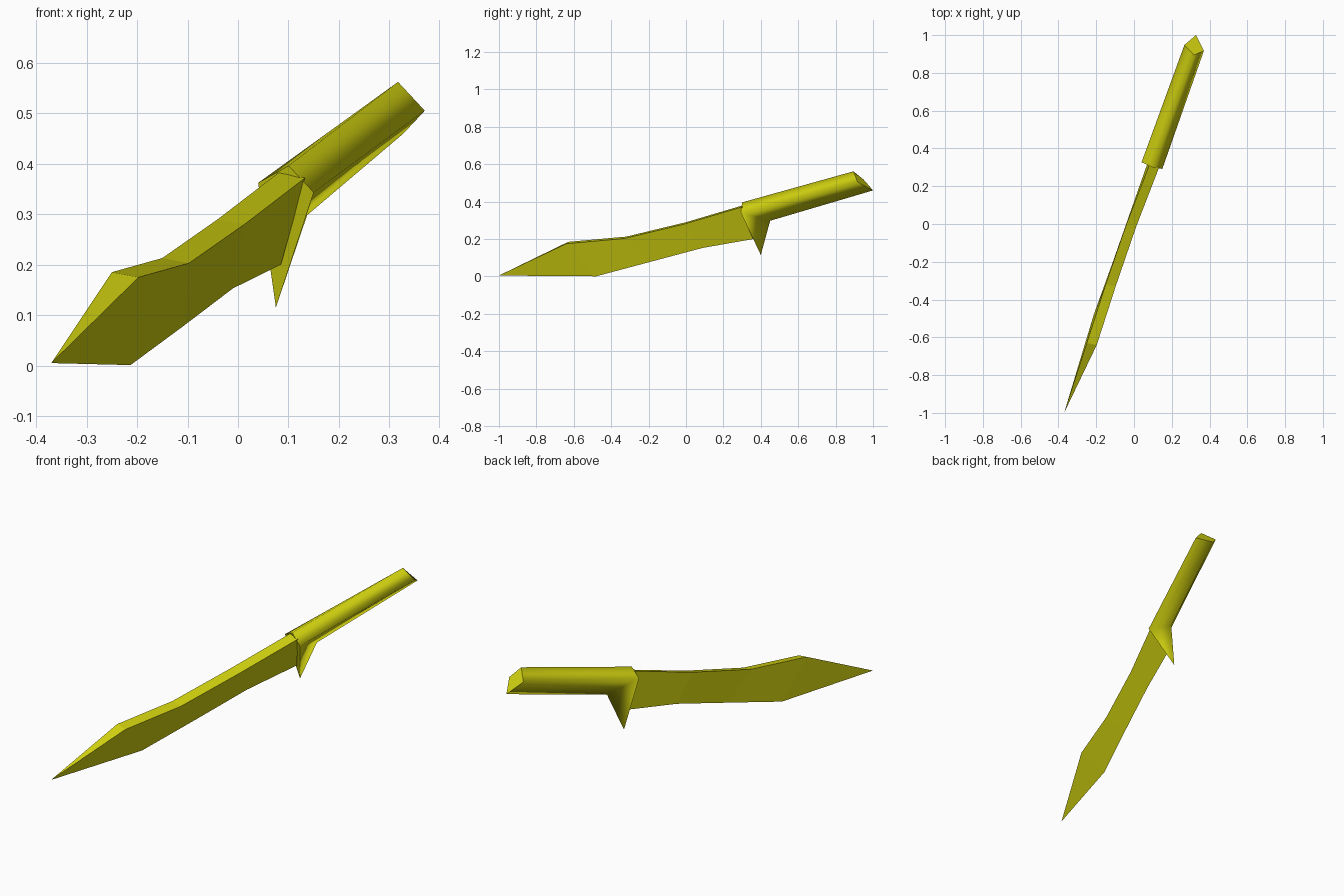
import bpy, bmesh
from mathutils import Vector

if "Cube" in bpy.data.objects:
    bpy.data.objects.remove(bpy.data.objects["Cube"])

yellow = bpy.data.materials.new("yellow")
yellow.diffuse_color = (0.62, 0.62, 0.005, 1)
yellow.use_nodes = True
yellow.node_tree.nodes["Principled BSDF"].inputs["Base Color"].default_value = yellow.diffuse_color


def build(name, rows, caps, extra=(), smooth=False):
    """Skin between matching cross-section rings, then add extra faces and caps."""
    bm = bmesh.new()
    rings = [[bm.verts.new(p) for p in row] for row in rows]
    for a, b in zip(rings, rings[1:]):
        n = len(a)
        for i in range(n):
            j = (i + 1) % n
            bm.faces.new((a[i], a[j], b[j], b[i])).smooth = smooth
    for point, ring, links in extra:
        v = bm.verts.new(point)
        for i, j in links:
            bm.faces.new((rings[ring][i], rings[ring][j], v)).smooth = smooth
    for ring in caps:
        bm.faces.new(rings[ring])
    bmesh.ops.recalc_face_normals(bm, faces=bm.faces)
    # crisp rim wherever a flat cap meets the smooth sides
    for e in bm.edges:
        e.smooth = all(f.smooth for f in e.link_faces)
    mesh = bpy.data.meshes.new(name)
    bm.to_mesh(mesh)
    bm.free()
    mesh.materials.append(yellow)
    ob = bpy.data.objects.new(name, mesh)
    bpy.context.collection.objects.link(ob)
    return ob


# Blade: thick spine on top, single cutting edge below, pointed tip
spine = [(-0.25, -0.63, 0.185), (-0.15, -0.32, 0.213),
         (-0.04, 0.0, 0.29), (0.08, 0.31, 0.382)]
edge = [(-0.213, -0.48, 0.001), (-0.11, -0.195, 0.077),
        (-0.01, 0.09, 0.153), (0.085, 0.36, 0.2)]
thickness = Vector((0.053, -0.01, -0.01))
sections = [(s, Vector(s) + thickness, e) for s, e in zip(spine, edge)]
build("blade", sections, caps=[-1],
      extra=[((-0.37, -1.0, 0.005), 0, [(0, 1), (1, 2), (2, 0)])])

# Handle: four-sided grip (top, right, bottom, left) with a guard spike below
front = [(0.10, 0.30, 0.396), (0.15, 0.292, 0.343),
         (0.137, 0.45, 0.298), (0.04, 0.327, 0.362)]
back = [(0.317, 0.895, 0.562), (0.37, 0.917, 0.505),
        (0.328, 1.0, 0.46), (0.267, 0.948, 0.52)]
handle = build("handle_and_guard", [front, back], caps=[-1],
               extra=[((0.075, 0.40, 0.115), 0, [(1, 2), (2, 3), (3, 0), (0, 1)])],
               smooth=True)

# Front of the guard is flat, with sharp edges around it
mesh = handle.data
flat_edges = set()
for p in mesh.polygons:
    if len(p.vertices) == 3 and 0 in p.vertices:
        p.use_smooth = False
        flat_edges.update(p.edge_keys)
for e in mesh.edges:
    if e.key in flat_edges:
        e.use_edge_sharp = True
